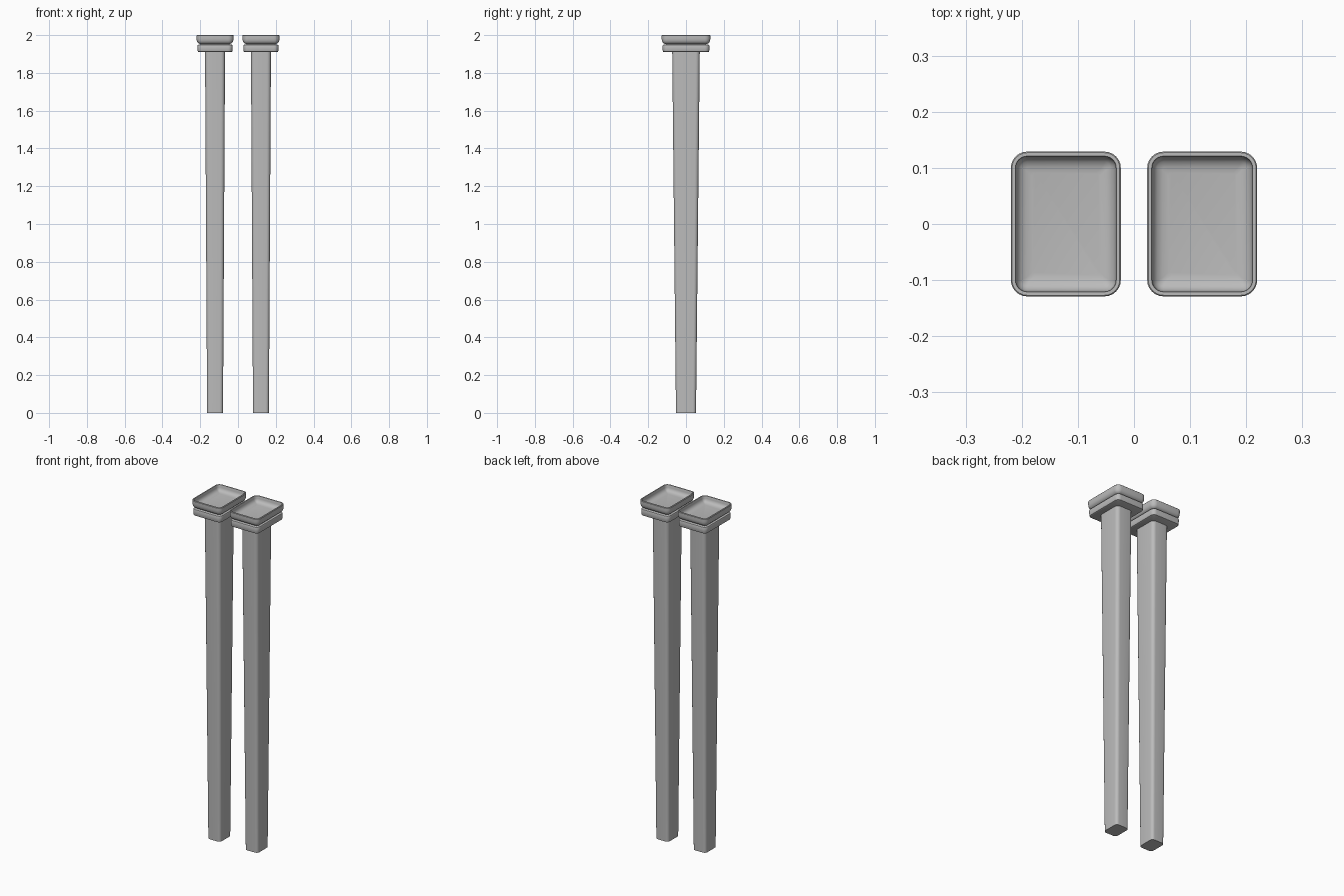
import bpy, bmesh
from math import cos, sin, pi, radians

cube = bpy.data.objects.get("Cube")
if cube:
    bpy.data.objects.remove(cube, do_unlink=True)

grey = bpy.data.materials.new("plain grey")
grey.use_nodes = True
colour = (0.5, 0.5, 0.5, 1)
grey.diffuse_color = colour
grey.node_tree.nodes["Principled BSDF"].inputs["Base Color"].default_value = colour

CENTRE_X = 0.1215
STEPS = 6


def rounded_ring(bm, cx, hx, hy, r, z):
    """Ring of vertices around a rounded rectangle."""
    ring = []
    for q, (sx, sy) in enumerate([(1, 1), (-1, 1), (-1, -1), (1, -1)]):
        for i in range(STEPS + 1):
            a = (q + i / STEPS) * pi / 2
            ring.append(bm.verts.new((cx + sx * (hx - r) + r * cos(a),
                                      sy * (hy - r) + r * sin(a), z)))
    return ring


def loft(name, cx, sections):
    """Closed body through rounded rectangles (half x, half y, radius, z)."""
    bm = bmesh.new()
    rings = [rounded_ring(bm, cx, *s) for s in sections]
    for low, high in zip(rings, rings[1:]):
        for i in range(len(low)):
            j = (i + 1) % len(low)
            bm.faces.new((low[i], low[j], high[j], high[i]))
    bm.faces.new(rings[0][::-1])
    bm.faces.new(rings[-1])
    bmesh.ops.recalc_face_normals(bm, faces=bm.faces)
    mesh = bpy.data.meshes.new(name)
    bm.to_mesh(mesh)
    bm.free()
    mesh.materials.append(grey)
    obj = bpy.data.objects.new(name, mesh)
    bpy.context.collection.objects.link(obj)
    bpy.ops.object.select_all(action='DESELECT')
    obj.select_set(True)
    bpy.context.view_layer.objects.active = obj
    bpy.ops.object.shade_smooth_by_angle(angle=radians(35))


def inset(d, z, hx=0.098, hy=0.129, r=0.029):
    """Section of the head drawn in by d on every side."""
    return (hx - d, hy - d, max(r - d, 0.006), z)


# Tapered shaft
shaft = [(0.042, 0.053, 0.017, 0), (0.053, 0.073, 0.021, 1.92)]

# Flat collar with softened edges, then a narrow neck
collar = [inset(d, z) for d, z in [
    (0.012, 1.91), (0.008, 1.912), (0.006, 1.916), (0.005, 1.943),
    (0.007, 1.948), (0.012, 1.95), (0.022, 1.95), (0.022, 1.96)]]

# Shallow tray with a bulging wall, flat rim and dished floor
tray = [inset(d, z) for d, z in [
    (0.026, 1.952), (0.018, 1.953), (0.010, 1.957), (0.004, 1.964),
    (0.001, 1.973), (0, 1.983), (0, 1.998), (0.002, 2.0), (0.008, 2.0),
    (0.009, 1.998), (0.009, 1.985), (0.012, 1.976), (0.018, 1.969),
    (0.027, 1.965), (0.038, 1.963)]]

for side, sign in (("left", 1), ("right", -1)):
    for part, sections in (("shaft", shaft), ("collar", collar), ("tray", tray)):
        loft(f"{side}_{part}", sign * CENTRE_X, sections)
